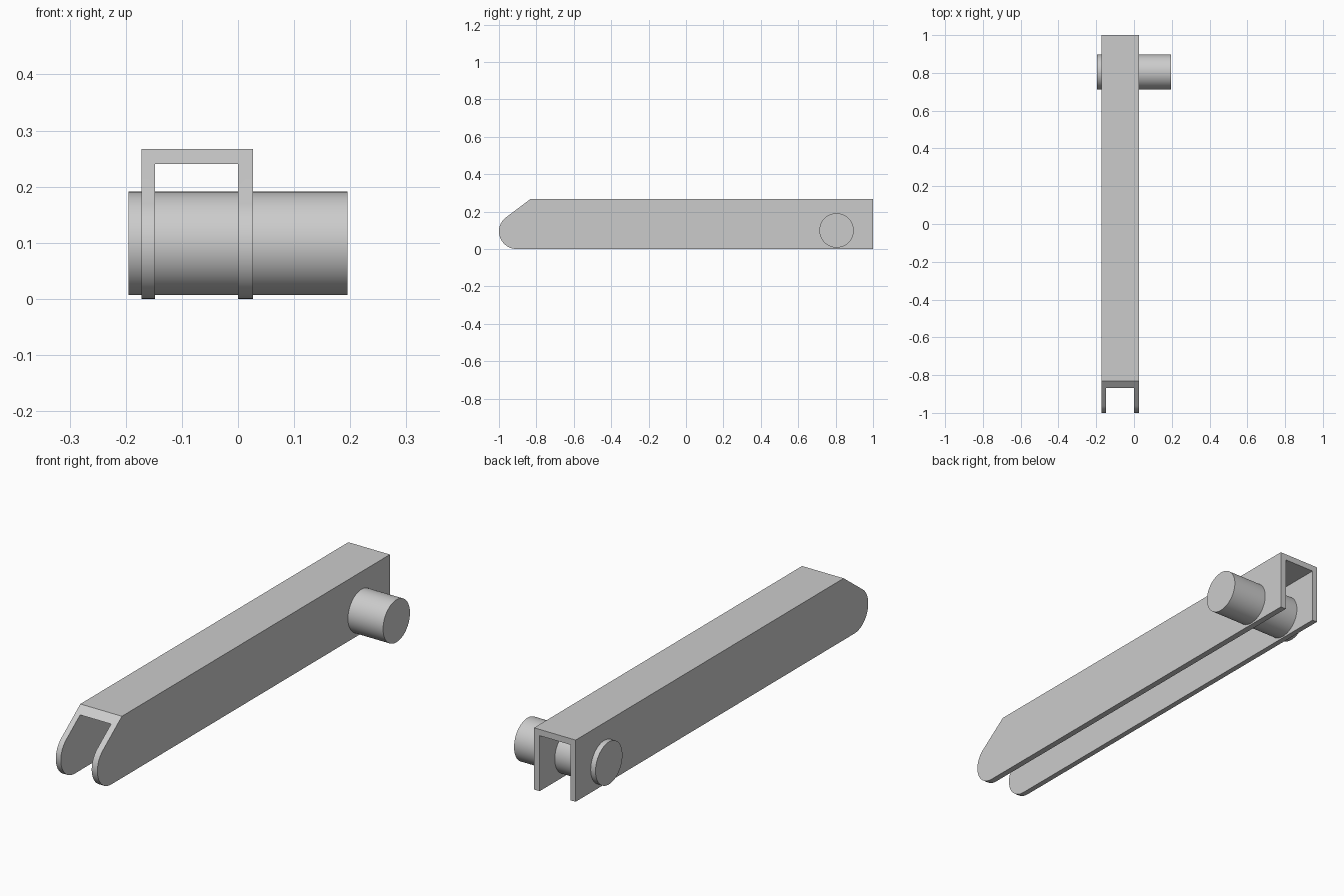
import bpy, bmesh
from math import sin, cos, pi, radians, atan2
from mathutils import Matrix

cube = bpy.data.objects.get("Cube")
if cube:
    bpy.data.objects.remove(cube, do_unlink=True)

grey = bpy.data.materials.new("plain grey")
grey.use_nodes = True
grey.diffuse_color = (0.6, 0.6, 0.6, 1)
grey.node_tree.nodes["Principled BSDF"].inputs["Base Color"].default_value = (0.6, 0.6, 0.6, 1)


def finish(name, bm):
    """Turn a bmesh into a linked grey object."""
    bmesh.ops.recalc_face_normals(bm, faces=bm.faces)
    mesh = bpy.data.meshes.new(name)
    bm.to_mesh(mesh)
    bm.free()
    mesh.materials.append(grey)
    obj = bpy.data.objects.new(name, mesh)
    bpy.context.collection.objects.link(obj)
    return obj


def prism(name, outline, x0, x1):
    """Extrude a (y, z) outline from x0 to x1."""
    bm = bmesh.new()
    face = bm.faces.new([bm.verts.new((x0, y, z)) for y, z in outline])
    geom = bmesh.ops.extrude_face_region(bm, geom=[face])["geom"]
    verts = [g for g in geom if isinstance(g, bmesh.types.BMVert)]
    bmesh.ops.translate(bm, verts=verts, vec=(x1 - x0, 0, 0))
    return finish(name, bm)


def smooth(obj):
    bpy.ops.object.select_all(action="DESELECT")
    obj.select_set(True)
    bpy.context.view_layer.objects.active = obj
    bpy.ops.object.shade_smooth_by_angle(angle=radians(30))


# Channel arm: rounded toe, sloped nose and flat top
top, toe_r, steps = 0.267, 0.094, 20
start = pi - atan2(0.8, 0.6)
end = 1.5 * pi
arc = []
for i in range(steps + 1):
    a = start + (end - start) * i / steps
    arc.append((-1 + toe_r + toe_r * cos(a), toe_r + toe_r * sin(a)))
arm = prism("channel_arm", [(1, 0), (1, top), (-0.832, top)] + arc, -0.172, 0.027)

# Hollow along the underside, open at both ends
hollow = prism("hollow_cutter", [(-1.2, -0.2), (1.2, -0.2), (1.2, 0.24), (-1.2, 0.24)], -0.148, 0.0)
hollow.hide_render = True
cut = arm.modifiers.new("hollow", "BOOLEAN")
cut.operation = "DIFFERENCE"
cut.solver = "EXACT"
cut.object = hollow
bpy.context.view_layer.objects.active = arm
bpy.ops.object.modifier_apply(modifier=cut.name)
bpy.data.objects.remove(hollow, do_unlink=True)
smooth(arm)

# Pivot pin through both walls
bm = bmesh.new()
bmesh.ops.create_cone(bm, cap_ends=True, segments=64, radius1=0.092, radius2=0.092, depth=0.39,
                      matrix=Matrix.Translation((0, 0.805, 0.099)) @ Matrix.Rotation(pi / 2, 4, "Y"))
smooth(finish("pivot_pin", bm))
